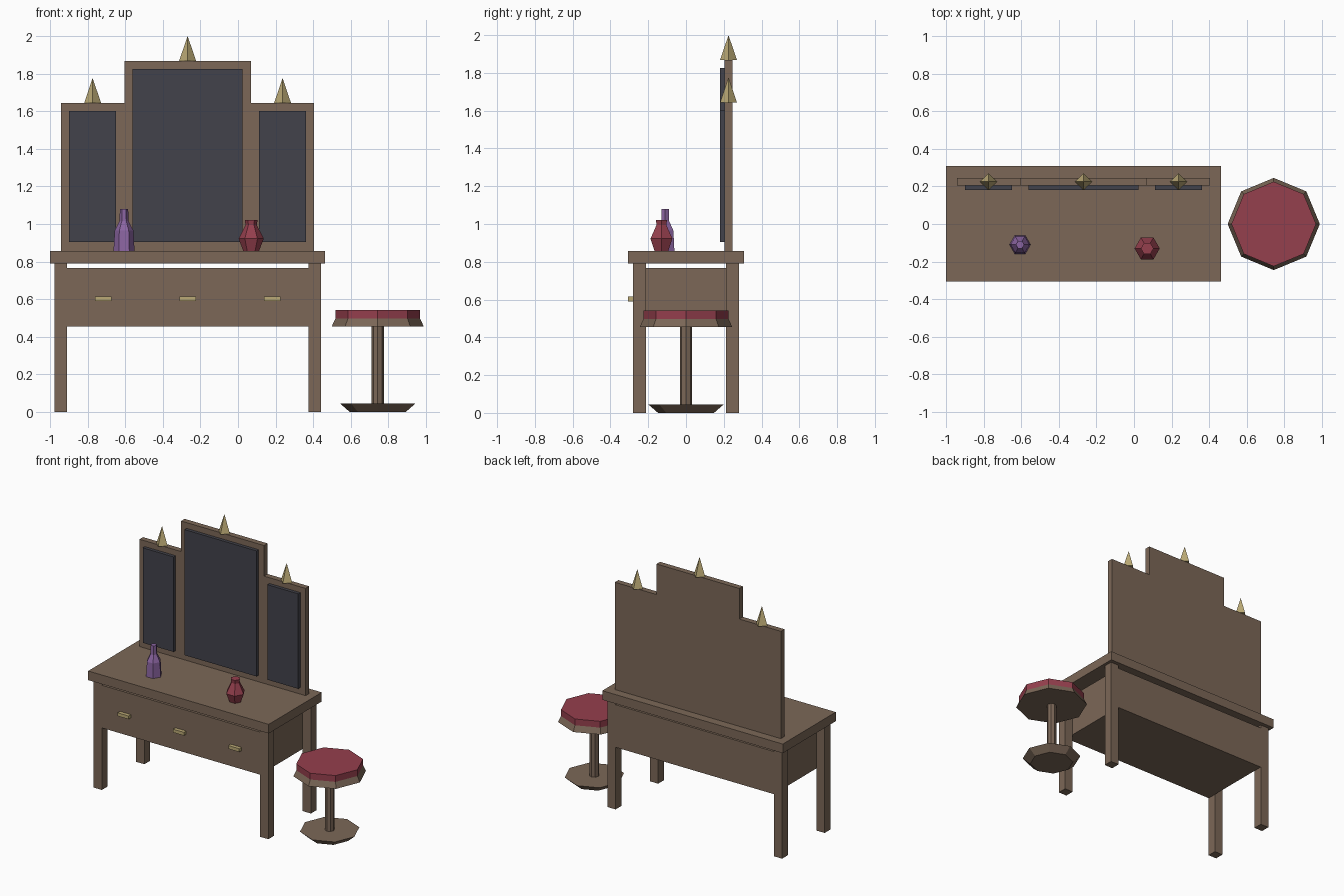
import bpy
import bmesh
from math import cos, sin, tau

if "Cube" in bpy.data.objects:
    bpy.data.objects.remove(bpy.data.objects["Cube"], do_unlink=True)


def material(name, rgb):
    mat = bpy.data.materials.new(name)
    mat.use_nodes = True
    mat.diffuse_color = (*rgb, 1)
    mat.node_tree.nodes["Principled BSDF"].inputs["Base Color"].default_value = (*rgb, 1)
    return mat


wood = material("brown wood", (0.2, 0.137, 0.096))
glass = material("dark mirror glass", (0.055, 0.055, 0.07))
gold = material("pale gold", (0.5, 0.4, 0.18))
red = material("deep red", (0.3, 0.05, 0.075))
purple = material("purple", (0.26, 0.13, 0.36))


def finish(name, bm, mat):
    bmesh.ops.recalc_face_normals(bm, faces=bm.faces)
    mesh = bpy.data.meshes.new(name)
    bm.to_mesh(mesh)
    bm.free()
    mesh.materials.append(mat)
    obj = bpy.data.objects.new(name, mesh)
    bpy.context.collection.objects.link(obj)
    return obj


def box(name, mat, xs, ys, zs):
    bm = bmesh.new()
    bmesh.ops.create_cube(bm, size=1)
    for v in bm.verts:
        v.co = [lo + (c + 0.5) * (hi - lo) for c, (lo, hi) in zip(v.co, (xs, ys, zs))]
    return finish(name, bm, mat)


def lathe(name, mat, x, y, profile, sides):
    """Faceted turned solid from (radius, height) pairs, capped at both ends."""
    bm = bmesh.new()
    rings = [[bm.verts.new((x + r * cos(tau * i / sides), y + r * sin(tau * i / sides), z))
              for i in range(sides)] for r, z in profile]
    for low, high in zip(rings, rings[1:]):
        for i in range(sides):
            j = (i + 1) % sides
            bm.faces.new((low[i], low[j], high[j], high[i]))
    bm.faces.new(rings[0])
    bm.faces.new(rings[-1])
    return finish(name, bm, mat)


# Table
MID = -0.268
TOP = 0.857
box("table_top", wood, (-1.0, 0.463), (-0.306, 0.308), (0.79, TOP))
box("drawer_body", wood, (-0.908, 0.375), (-0.28, 0.28), (0.455, 0.767))
for side, x in (("right", -0.975), ("left", 0.375)):
    for end, y in (("front", -0.28), ("back", 0.213)):
        box(f"{end}_{side}_leg", wood, (x, x + 0.067), (y, y + 0.067), (0, 0.79))

# Drawer handles
for side, offset in (("right", -0.449), ("middle", 0), ("left", 0.449)):
    x = MID + offset
    box(f"{side}_handle", gold, (x - 0.044, x + 0.044), (-0.307, -0.28), (0.591, 0.615))

# Stepped mirror frame: one outline pushed back
HALF, STEP, LOW, HIGH = 0.673, 0.336, 1.643, 1.867
half_outline = [(HALF, TOP), (HALF, LOW), (STEP, LOW), (STEP, HIGH)]
outline = half_outline + [(-x, z) for x, z in reversed(half_outline)]
bm = bmesh.new()
face = bm.faces.new([bm.verts.new((MID + x, 0.204, z)) for x, z in outline])
pushed = bmesh.ops.extrude_face_region(bm, geom=[face])["geom"]
bmesh.ops.translate(bm, vec=(0, 0.041, 0),
                    verts=[g for g in pushed if isinstance(g, bmesh.types.BMVert)])
finish("mirror_frame", bm, wood)

# Mirror panes and the spikes above them
for side, offset, half, top in (("right", -0.505, 0.125, LOW),
                                ("middle", 0, 0.292, HIGH),
                                ("left", 0.505, 0.125, LOW)):
    x = MID + offset
    box(f"{side}_mirror", glass, (x - half, x + half), (0.18, 0.206), (0.905, top - 0.042))
    bm = bmesh.new()
    bmesh.ops.create_cone(bm, cap_ends=True, segments=4, radius1=0.045, radius2=0, depth=0.133)
    bmesh.ops.translate(bm, verts=bm.verts, vec=(x, 0.225, top + 0.0665))
    finish(f"{side}_spike", bm, gold)

# Bottles
lathe("tall_bottle", purple, -0.606, -0.11,
      [(0.056, TOP), (0.05, 0.965), (0.024, 1.015), (0.022, 1.08)], 6)
lathe("round_bottle", red, 0.07, -0.13,
      [(0.042, TOP), (0.067, 0.922), (0.03, 0.995), (0.034, 1.022)], 6)

# Stool
SX = 0.743
lathe("stool_foot", wood, SX, 0, [(0.148, 0), (0.2, 0.045)], 8)
lathe("stool_post", wood, SX, 0, [(0.033, 0.04), (0.033, 0.46)], 8)
lathe("stool_seat", wood, SX, 0, [(0.245, 0.455), (0.225, 0.497)], 8)
lathe("stool_cushion", red, SX, 0, [(0.225, 0.497), (0.225, 0.543)], 8)
